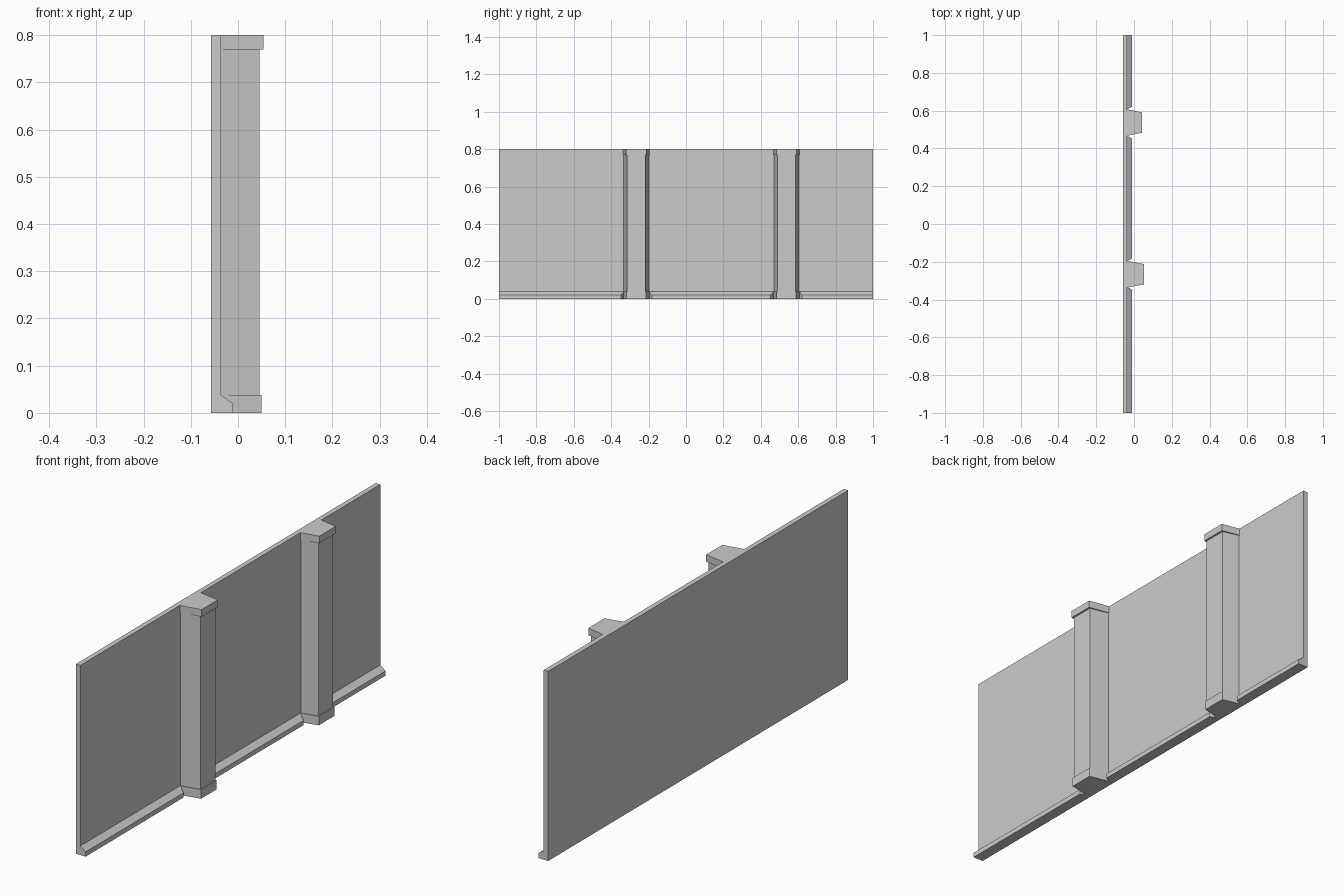
import bpy, bmesh

if "Cube" in bpy.data.objects:
    bpy.data.objects.remove(bpy.data.objects["Cube"])

PANEL_BACK, PANEL_FACE = -0.057, -0.036


def loft(name, lower, upper):
    """Closed solid between two matching outlines."""
    bm = bmesh.new()
    a = [bm.verts.new(p) for p in lower]
    b = [bm.verts.new(p) for p in upper]
    n = len(a)
    bm.faces.new(a[::-1])
    bm.faces.new(b)
    for i in range(n):
        j = (i + 1) % n
        bm.faces.new((a[i], a[j], b[j], b[i]))
    bmesh.ops.recalc_face_normals(bm, faces=bm.faces)
    mesh = bpy.data.meshes.new(name)
    bm.to_mesh(mesh)
    bm.free()
    obj = bpy.data.objects.new(name, mesh)
    bpy.context.collection.objects.link(obj)
    return obj


def prism(name, outline, z0, z1):
    return loft(name, [(x, y, z0) for x, y in outline],
                [(x, y, z1) for x, y in outline])


def tapered(y, back_half, front_half, front_x):
    return [(PANEL_FACE, y - back_half), (front_x, y - front_half),
            (front_x, y + front_half), (PANEL_FACE, y + back_half)]


# Flat wall panel
prism("wall_panel", [(PANEL_BACK, -1), (PANEL_FACE, -1),
                     (PANEL_FACE, 1), (PANEL_BACK, 1)], 0, 0.8)

# Two tapered pilasters with base and cap; the second stands out less
for label, y, out in (("near", -0.266, 0.046), ("far", 0.537, 0.034)):
    prism(label + "_pilaster_shaft", tapered(y, 0.067, 0.049, out), 0.038, 0.77)
    prism(label + "_pilaster_base", tapered(y, 0.070, 0.052, out + 0.004), 0, 0.038)
    prism(label + "_pilaster_cap", tapered(y, 0.070, 0.054, out + 0.008), 0.77, 0.8)

# Bevelled skirting strips, mitred back where they meet a pilaster
profile = [(PANEL_FACE, 0), (-0.011, 0), (-0.011, 0.02), (PANEL_FACE, 0.038)]
for i, (y0, y1, cut0, cut1) in enumerate([(-1, -0.333, 0, 0.014),
                                          (-0.197, 0.467, 0.014, 0.014),
                                          (0.607, 1, 0.014, 0)]):
    depth = -0.011 - PANEL_FACE
    loft(f"skirting_{i + 1}",
         [(x, y0 + cut0 * (x - PANEL_FACE) / depth, z) for x, z in profile],
         [(x, y1 - cut1 * (x - PANEL_FACE) / depth, z) for x, z in profile])
